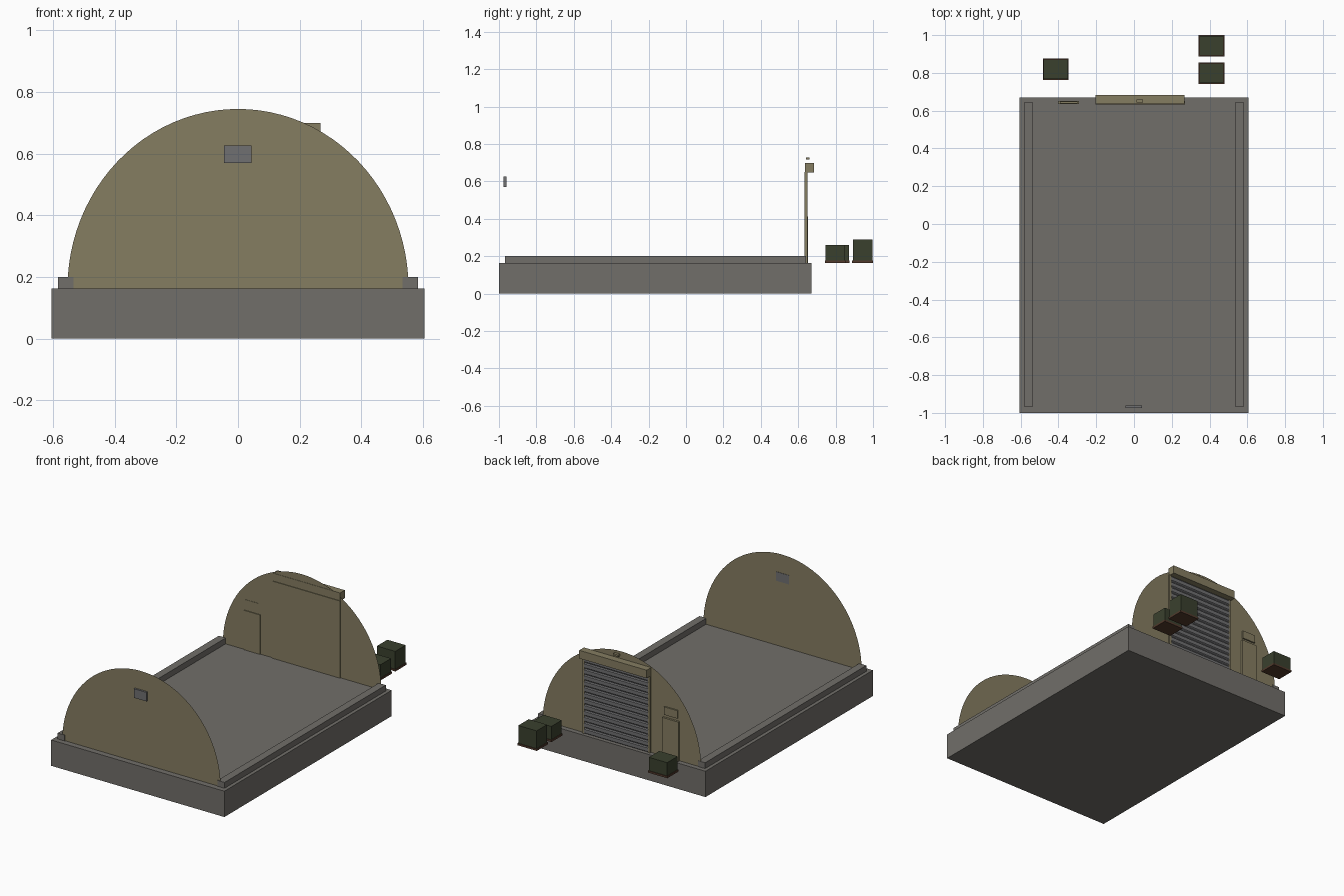
import bpy, bmesh, math

if "Cube" in bpy.data.objects:
    bpy.data.objects.remove(bpy.data.objects["Cube"])


def mat(name, rgb):
    m = bpy.data.materials.new(name)
    m.diffuse_color = (*rgb, 1)
    m.use_nodes = True
    m.node_tree.nodes["Principled BSDF"].inputs["Base Color"].default_value = m.diffuse_color
    return m


CONCRETE = mat("concrete", (0.165, 0.157, 0.142))
TAN = mat("tan_paint", (0.235, 0.205, 0.120))
STEEL = mat("grey_steel", (0.16, 0.16, 0.165))
GREEN = mat("dark_green", (0.042, 0.051, 0.027))
BROWN = mat("brown_wood", (0.085, 0.042, 0.025))


def finish(name, bm, material):
    me = bpy.data.meshes.new(name)
    bm.to_mesh(me)
    bm.free()
    me.materials.append(material)
    ob = bpy.data.objects.new(name, me)
    bpy.context.collection.objects.link(ob)
    return ob


def box(name, x, y, z, material):
    """Box from (min, max) ranges."""
    bm = bmesh.new()
    bmesh.ops.create_cube(bm, size=1)
    for v in bm.verts:
        v.co = [r[0] if c < 0 else r[1] for c, r in zip(v.co, (x, y, z))]
    return finish(name, bm, material)


FLOOR = 0.163

# Foundation slab and side kerbs
box("foundation_slab", (-0.605, 0.605), (-1, 0.67), (0, FLOOR), CONCRETE)
box("kerb_left", (-0.583, -0.534), (-0.967, 0.642), (FLOOR, 0.2), CONCRETE)
box("kerb_right", (0.534, 0.583), (-0.967, 0.642), (FLOOR, 0.2), CONCRETE)


# Thin arched end walls
def end_wall(name, y, facing):
    bm = bmesh.new()
    n = 48
    pts = [(0.553 * math.cos(math.pi * i / n), y,
            FLOOR + 0.582 * math.sin(math.pi * i / n)) for i in range(n + 1)]
    f = bm.faces.new([bm.verts.new(p) for p in pts])
    f.normal_update()
    if f.normal.y * facing < 0:
        f.normal_flip()
    finish(name, bm, TAN)


end_wall("front_end_wall", -0.963, -1)
end_wall("back_end_wall", 0.639, 1)

# Front vent plate
box("front_vent", (-0.045, 0.043), (-0.975, -0.961), (0.57, 0.627), STEEL)

# Main door: backing panel, side rails, shutter slats and roller housing
box("main_door_panel", (-0.204, 0.27), (0.633, 0.643), (FLOOR, 0.65), TAN)
box("door_rail_left", (-0.204, -0.188), (0.633, 0.65), (FLOOR, 0.65), TAN)
box("door_rail_right", (0.254, 0.27), (0.633, 0.65), (FLOOR, 0.65), TAN)

bm = bmesh.new()
SLATS = 13
step = (0.65 - FLOOR) / SLATS
profile = []
for i in range(SLATS):
    z = FLOOR + i * step
    profile += [(0.645, z), (0.651, z + 0.15 * step),
                (0.651, z + 0.75 * step), (0.645, z + 0.9 * step)]
profile.append((0.645, 0.65))
rows = [[bm.verts.new((x, y, z)) for x in (0.256, -0.19)] for y, z in profile]
for a, b in zip(rows, rows[1:]):
    bm.faces.new((a[0], a[1], b[1], b[0]))
finish("roller_shutter", bm, STEEL)

box("roller_housing", (-0.204, 0.267), (0.637, 0.684), (0.648, 0.699), TAN)
box("door_lamp", (0.012, 0.047), (0.642, 0.66), (0.716, 0.728), TAN)

# Side personnel door with plate above
box("side_door", (-0.403, -0.29), (0.634, 0.652), (FLOOR, 0.412), TAN)
box("side_door_plate", (-0.393, -0.3), (0.637, 0.648), (0.43, 0.48), TAN)

# Supply crates on pallets
for i, (x, y, top) in enumerate([(-0.414, 0.819, 0.26),
                                 (0.41, 0.798, 0.26),
                                 (0.41, 0.944, 0.288)]):
    hx, hy = 0.068, 0.056
    box(f"pallet_{i + 1}", (x - hx, x + hx), (y - hy, y + hy), (0.164, 0.176), BROWN)
    hx, hy = hx - 0.004, hy - 0.004
    box(f"crate_{i + 1}", (x - hx, x + hx), (y - hy, y + hy), (0.176, top), GREEN)
